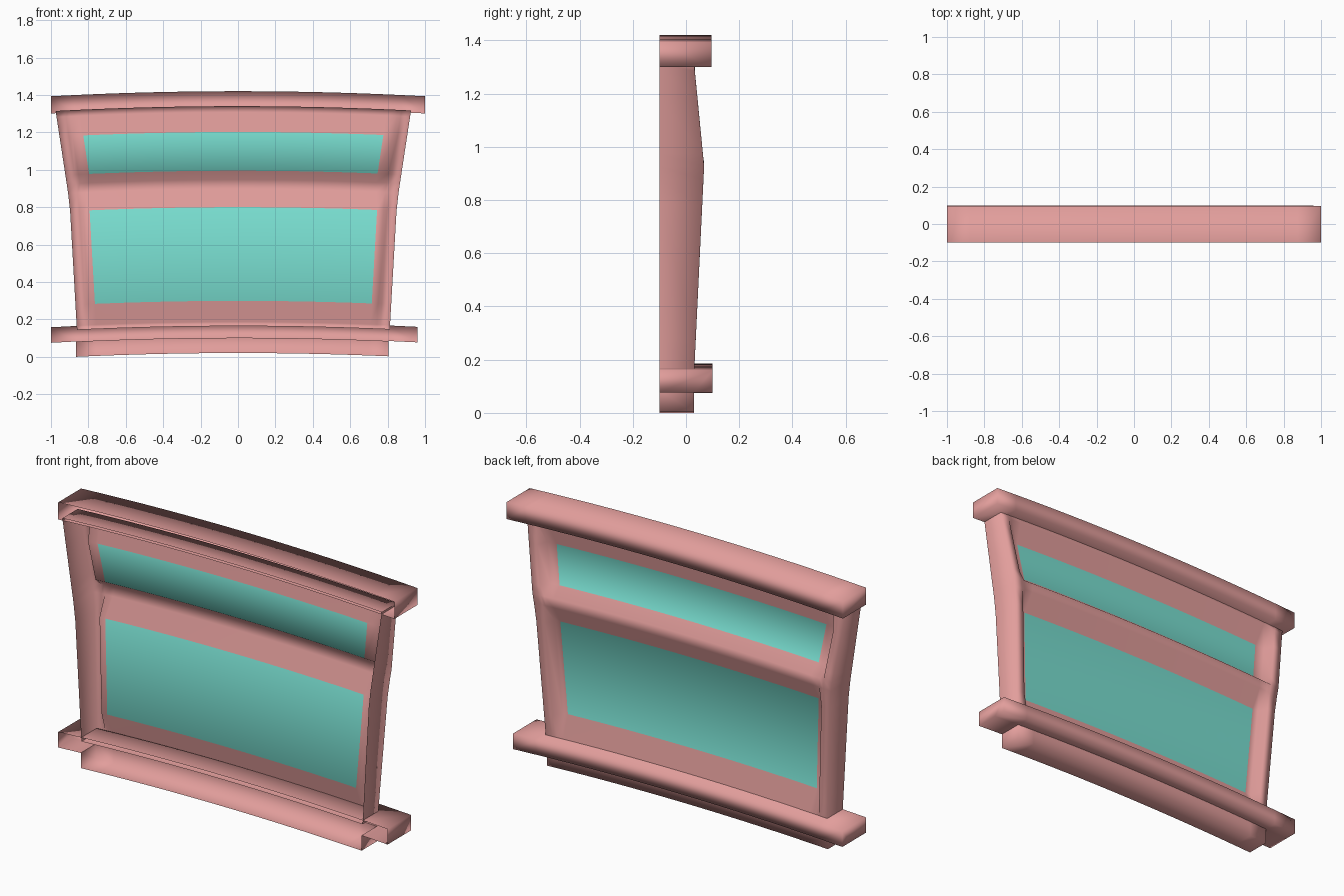
import bpy, bmesh, math

if "Cube" in bpy.data.objects:
    bpy.data.objects.remove(bpy.data.objects["Cube"])


def material(name, col):
    m = bpy.data.materials.new(name)
    m.diffuse_color = (*col, 1)
    m.use_nodes = True
    m.node_tree.nodes["Principled BSDF"].inputs["Base Color"].default_value = m.diffuse_color
    return m


PINK = material("frame_pink", (0.76, 0.34, 0.33))
TEAL = material("glass_teal", (0.19, 0.73, 0.63))
SEG = 16
BASE_X = (-0.865, 0.805)


def arch(x):
    # gentle upward bow of every horizontal part
    return 0.027 * (1 - x * x)


def lerp(z, pts):
    for (a, va), (b, vb) in zip(pts, pts[1:]):
        if z <= b:
            return va + (vb - va) * (z - a) / (b - a)
    return pts[-1][1]


def finish(bm, name, mats):
    bmesh.ops.recalc_face_normals(bm, faces=bm.faces[:])
    me = bpy.data.meshes.new(name)
    bm.to_mesh(me)
    bm.free()
    for m in mats:
        me.materials.append(m)
    ob = bpy.data.objects.new(name, me)
    bpy.context.collection.objects.link(ob)
    bpy.ops.object.select_all(action='DESELECT')
    ob.select_set(True)
    bpy.context.view_layer.objects.active = ob
    bpy.ops.object.shade_smooth()
    return ob


def spread(x0, x1, n):
    return [x0 + (x1 - x0) * i / n for i in range(n + 1)]


def arched(name, xs, profile, skip=lambda k, x: False):
    # arched channel, open at the front, closed at both ends
    bm = bmesh.new()
    rows = [[bm.verts.new((x, y, z + arch(x))) for y, z in profile] for x in xs]
    for i in range(len(xs) - 1):
        a, b = rows[i], rows[i + 1]
        for k in range(len(profile) - 1):
            if not skip(k, (xs[i] + xs[i + 1]) / 2):
                bm.faces.new((a[k], a[k + 1], b[k + 1], b[k]))
    bm.faces.new(rows[0])
    bm.faces.new(rows[-1])
    return finish(bm, name, [PINK])


arched("top_trim", spread(-1, 1, SEG),
       [(-0.1, 1.393), (0.095, 1.393), (0.095, 1.301), (-0.1, 1.301)])
# sill underside is open where the skirt hangs from it
arched("window_sill", [-1] + spread(*BASE_X, SEG) + [0.96],
       [(-0.1, 0.158), (0.1, 0.158), (0.1, 0.075), (0.03, 0.075), (-0.1, 0.075)],
       lambda k, x: k == 3 and BASE_X[0] < x < BASE_X[1])
arched("base_skirt", spread(*BASE_X, SEG),
       [(-0.1, 0.075), (0.03, 0.075), (0.03, -0.0068), (-0.1, -0.0068)],
       lambda k, x: k == 0)

# Window frame: one shell with raised posts and rails around two recessed panes
HALF = [(0.13, 0.836), (0.815, 0.875), (1.313, 0.95)]
BACK = [(0.13, 0.03), (0.92, 0.068), (1.313, 0.03)]
INSET = [(0.0, 0.104), (0.8, 0.104), (0.92, 0.127), (1.4, 0.127)]
# row: height, kind (flange at the front, raised rim, recessed panel)
ROWS = [(0.137, "flange"), (0.137, "rim"), (0.16, "rim"), (0.272, "in"),
        (0.773, "in"), (0.87, "rim"), (0.92, "rim"), (0.968, "in"),
        (1.175, "in"), (1.28, "rim"), (1.313, "rim"), (1.313, "flange")]
GLASS_ROWS = (3, 7)

bm = bmesh.new()
grid = []
for z, rk in ROWS:
    h = lerp(z, HALF)
    p = lerp(z, BACK)
    d_in = lerp(z, INSET)
    # column: distance in from the outer edge, kind
    side = [(0, "flange"), (0, "rim"), (0.05, "rim"), (0.07, "in"), (d_in, "in")]
    inner = h - d_in
    cols = [(-h + d, k) for d, k in side]
    cols += [(x, "in") for x in spread(-inner, inner, SEG)[1:-1]]
    cols += [(h - d, k) for d, k in reversed(side)]
    line = []
    for x, ck in cols:
        kinds = (rk, ck)
        y = -0.1 if "flange" in kinds else p if "rim" in kinds else p - 0.055
        x -= 0.025
        line.append(bm.verts.new((x, y, z + arch(x))))
    grid.append(line)
last = len(grid[0]) - 2
for r in range(len(grid) - 1):
    for c in range(last + 1):
        # the corners where two flanges meet have no face
        if r in (0, len(grid) - 2) and c in (0, last):
            continue
        f = bm.faces.new((grid[r][c], grid[r][c + 1], grid[r + 1][c + 1], grid[r + 1][c]))
        if r in GLASS_ROWS and 4 <= c < 4 + SEG:
            f.material_index = 1
loose = [v for v in bm.verts if not v.link_faces]
bmesh.ops.delete(bm, geom=loose, context='VERTS')
finish(bm, "window_frame", [PINK, TEAL])
